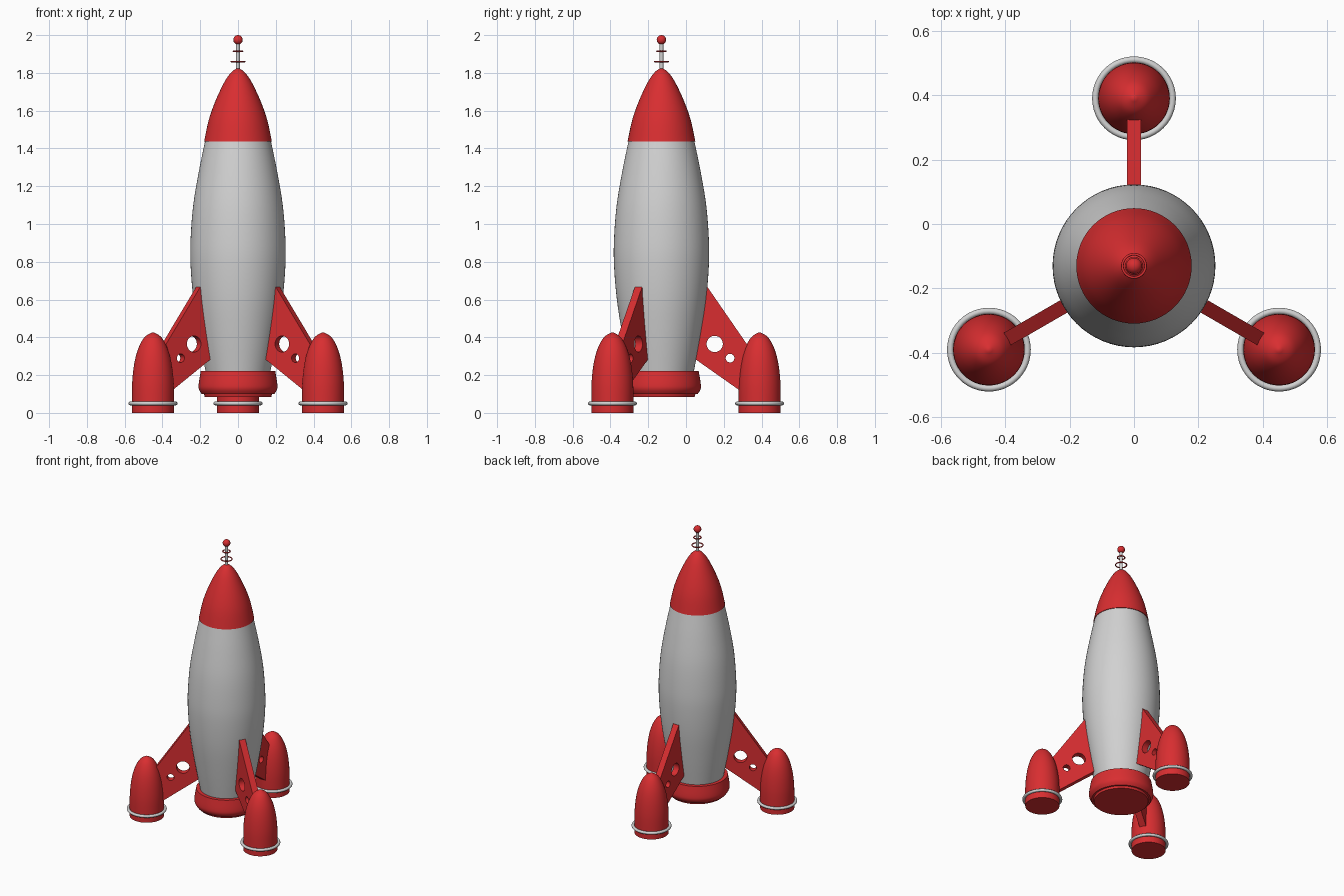
import bpy
import bmesh
from math import pi, sin, cos, radians

cube = bpy.data.objects.get("Cube")
if cube:
    bpy.data.objects.remove(cube, do_unlink=True)

AXIS_Y = -0.13      # rocket axis
POD_RADIUS = 0.52   # distance from axis to each pod


def material(name, color):
    m = bpy.data.materials.new(name)
    m.use_nodes = True
    m.diffuse_color = color
    m.node_tree.nodes["Principled BSDF"].inputs["Base Color"].default_value = color
    return m


red = material("red paint", (0.69, 0.027, 0.03, 1))
grey = material("light grey metal", (0.64, 0.64, 0.64, 1))


def finish(obj, mat, angle=35):
    obj.data.materials.clear()
    obj.data.materials.append(mat)
    bpy.ops.object.select_all(action='DESELECT')
    obj.select_set(True)
    bpy.context.view_layer.objects.active = obj
    bpy.ops.object.shade_smooth_by_angle(angle=radians(angle))
    return obj


def smooth_profile(points, steps=5):
    """Catmull-Rom curve through (radius, height) points."""
    p = [points[0]] + points + [points[-1]]
    out = []
    for a, b, c, d in zip(p, p[1:], p[2:], p[3:]):
        for s in range(steps):
            t = s / steps
            out.append(tuple(
                0.5 * (2 * j + (k - i) * t + (2 * i - 5 * j + 4 * k - l) * t * t
                       + (3 * j - i - 3 * k + l) * t ** 3)
                for i, j, k, l in zip(a, b, c, d)))
    return out + [points[-1]]


def lathe(name, profile, mat, x=0, y=AXIS_Y, sides=64):
    """Revolve a bottom-to-top profile and cap both ends."""
    bm = bmesh.new()
    rings = [[bm.verts.new((r * cos(2 * pi * i / sides), r * sin(2 * pi * i / sides), z))
              for i in range(sides)] for r, z in profile]
    for low, high in zip(rings, rings[1:]):
        for i in range(sides):
            j = (i + 1) % sides
            bm.faces.new((low[i], low[j], high[j], high[i]))
    bm.faces.new(rings[0][::-1])
    bm.faces.new(rings[-1])
    mesh = bpy.data.meshes.new(name)
    bm.to_mesh(mesh)
    bm.free()
    obj = bpy.data.objects.new(name, mesh)
    bpy.context.collection.objects.link(obj)
    obj.location = (x, y, 0)
    return finish(obj, mat)


def ring(name, major, minor, x, y, z, mat):
    bpy.ops.mesh.primitive_torus_add(major_radius=major, minor_radius=minor,
                                     major_segments=48, minor_segments=12,
                                     location=(x, y, z))
    obj = bpy.context.object
    obj.name = name
    return finish(obj, mat, 60)


def fin(name, angle):
    """Flat plate with two round holes, standing radially from the axis."""
    outline = [(0.15, 0.667), (0.243, 0.667), (0.455, 0.36), (0.5, 0.3),
               (0.5, 0.06), (0.42, 0.115), (0.15, 0.305)]
    loops = [outline]
    for cx, cz, r in ((0.282, 0.365, 0.043), (0.363, 0.29, 0.023)):
        loops.append([(cx + r * cos(2 * pi * i / 32), cz + r * sin(2 * pi * i / 32))
                      for i in range(32)])
    curve = bpy.data.curves.new(name, 'CURVE')
    curve.dimensions = '2D'
    curve.fill_mode = 'BOTH'
    curve.extrude = 0.022
    for loop in loops:
        spline = curve.splines.new('POLY')
        spline.points.add(len(loop) - 1)
        for point, (u, v) in zip(spline.points, loop):
            point.co = (u, v, 0, 1)
        spline.use_cyclic_u = True
    obj = bpy.data.objects.new(name, curve)
    bpy.context.collection.objects.link(obj)
    obj.location = (0, AXIS_Y, 0)
    obj.rotation_euler = (pi / 2, 0, angle)
    bpy.ops.object.select_all(action='DESELECT')
    obj.select_set(True)
    bpy.context.view_layer.objects.active = obj
    bpy.ops.object.convert(target='MESH')
    return finish(bpy.context.object, red)


# Hull, nose and engine skirt
lathe("hull", smooth_profile([(0.168, 0.2), (0.205, 0.4), (0.236, 0.6), (0.251, 0.78),
                              (0.251, 0.92), (0.237, 1.1), (0.207, 1.28), (0.174, 1.44)]), grey)
lathe("nose_cone", smooth_profile([(0.179, 1.438), (0.155, 1.55), (0.12, 1.65),
                                   (0.073, 1.75), (0.037, 1.802), (0.01, 1.822)]), red)
lathe("engine_skirt", [(0.176, 0.085), (0.18, 0.1)]
      + smooth_profile([(0.192, 0.1), (0.207, 0.125), (0.208, 0.155), (0.197, 0.222)])
      + [(0.15, 0.222)], red)

# Antenna
lathe("antenna_rod", [(0.01, 1.8), (0.01, 1.97)], grey, sides=24)
ring("antenna_lower_ring", 0.036, 0.004, 0, AXIS_Y, 1.86, red)
ring("antenna_upper_ring", 0.024, 0.004, 0, AXIS_Y, 1.915, red)
bpy.ops.mesh.primitive_uv_sphere_add(segments=32, ring_count=16, radius=0.025,
                                     location=(0, AXIS_Y, 1.975))
bpy.context.object.name = "antenna_ball"
finish(bpy.context.object, red)

# Three legs: fin, pod and pod ring
pod_profile = [(0.111, 0)] + smooth_profile(
    [(0.111, 0.05), (0.11, 0.16), (0.099, 0.26), (0.078, 0.34), (0.045, 0.4), (0.005, 0.426)])
for label, degrees in (("back", 90), ("right", 210), ("left", 330)):
    a = radians(degrees)
    px, py = POD_RADIUS * cos(a), AXIS_Y + POD_RADIUS * sin(a)
    fin(label + "_fin", a)
    lathe(label + "_pod", pod_profile, red, px, py, 48)
    ring(label + "_pod_ring", 0.12, 0.01, px, py, 0.05, grey)
